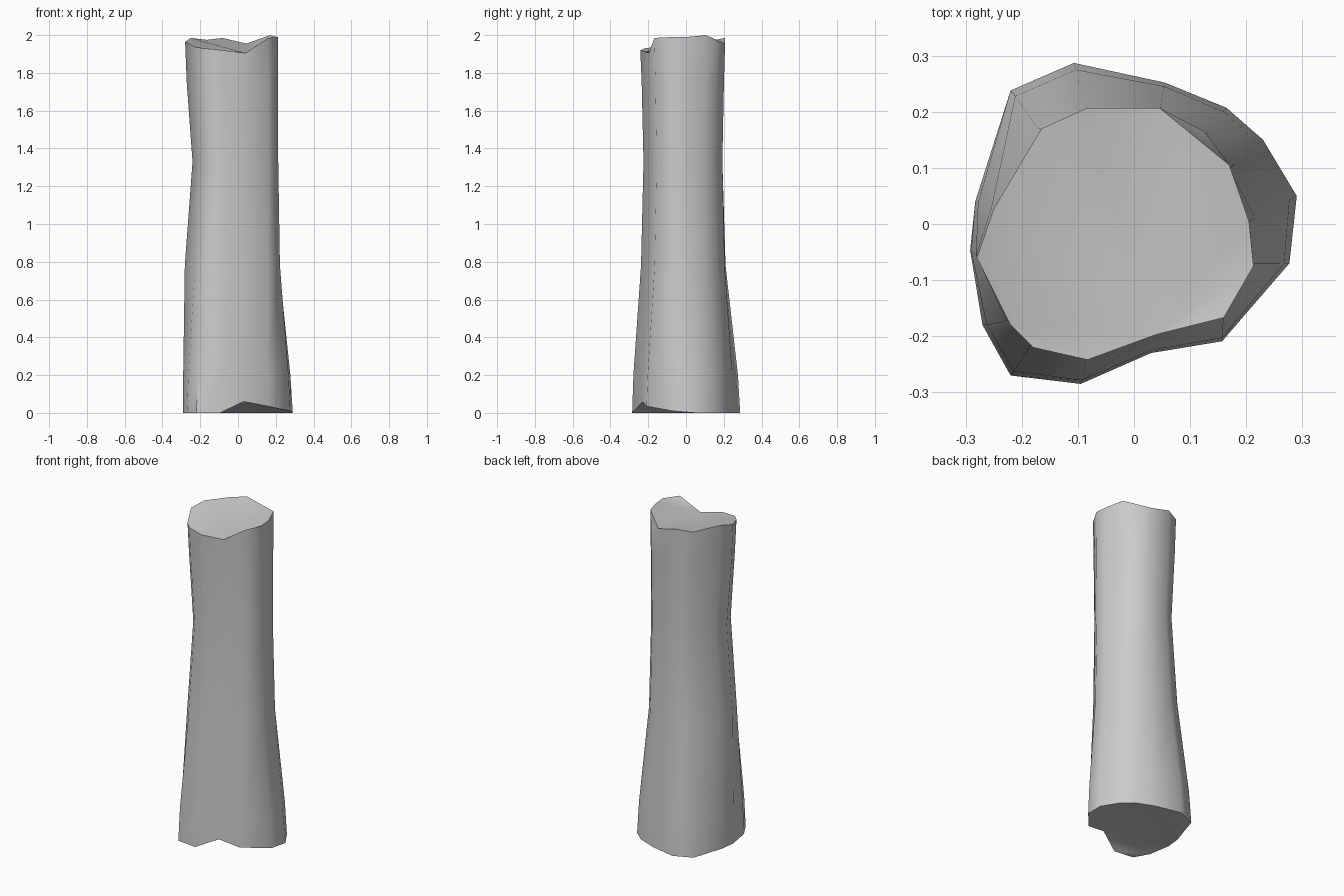
import bpy, bmesh
from mathutils import Vector

if "Cube" in bpy.data.objects:
    bpy.data.objects.remove(bpy.data.objects["Cube"])

# Uneven outlines of the foot and the broken top, counter-clockwise from the right
foot = [(0.29, 0.05, 0), (0.23, 0.15, 0), (0.165, 0.207, 0), (0.055, 0.252, 0),
        (-0.107, 0.287, 0), (-0.22, 0.238, 0), (-0.283, 0.04, 0), (-0.292, -0.047, 0),
        (-0.27, -0.18, 0), (-0.22, -0.27, 0), (-0.095, -0.285, 0), (0.03, -0.23, 0.06),
        (0.157, -0.209, 0.035), (0.277, -0.07, 0.01)]
crown = [(0.205, 0.005, 1.99), (0.17, 0.105, 2.0), (0.125, 0.165, 1.95), (0.045, 0.207, 1.955),
         (-0.083, 0.207, 1.985), (-0.165, 0.17, 1.975), (-0.25, 0.027, 1.985), (-0.28, -0.06, 1.965),
         (-0.22, -0.18, 1.935), (-0.18, -0.22, 1.93), (-0.083, -0.242, 1.92), (0.04, -0.197, 1.905),
         (0.16, -0.167, 1.985), (0.213, -0.075, 1.99)]

# In-between rings: height, blend from foot to crown, left squeeze, depth squeeze
levels = [(0.2, 0.15, 1.0, 1.0), (0.78, 0.86, 1.0, 0.96),
          (1.33, 1.0, 0.86, 0.93), (1.75, 1.0, 0.97, 0.97)]


def ring_points(z, blend, left, depth):
    points = []
    for a, b in zip(foot, crown):
        p = Vector(a).lerp(Vector(b), blend)
        points.append((p.x * (left if p.x < 0 else 1.0), p.y * depth, z))
    return points


bm = bmesh.new()
outlines = [foot] + [ring_points(*level) for level in levels] + [crown]
rings = [[bm.verts.new(p) for p in outline] for outline in outlines]

# Trunk sides
for low, high in zip(rings, rings[1:]):
    for i in range(len(low)):
        j = (i + 1) % len(low)
        bm.faces.new((low[i], low[j], high[j], high[i]))

# Broken end caps
caps = [bm.faces.new(rings[-1]), bm.faces.new(list(reversed(rings[0])))]
bmesh.ops.triangulate(bm, faces=caps)

mesh = bpy.data.meshes.new("log_trunk")
bm.to_mesh(mesh)
bm.free()
trunk = bpy.data.objects.new("log_trunk", mesh)
bpy.context.collection.objects.link(trunk)
bpy.context.view_layer.objects.active = trunk
trunk.select_set(True)
bpy.ops.object.shade_smooth_by_angle(angle=0.9)
